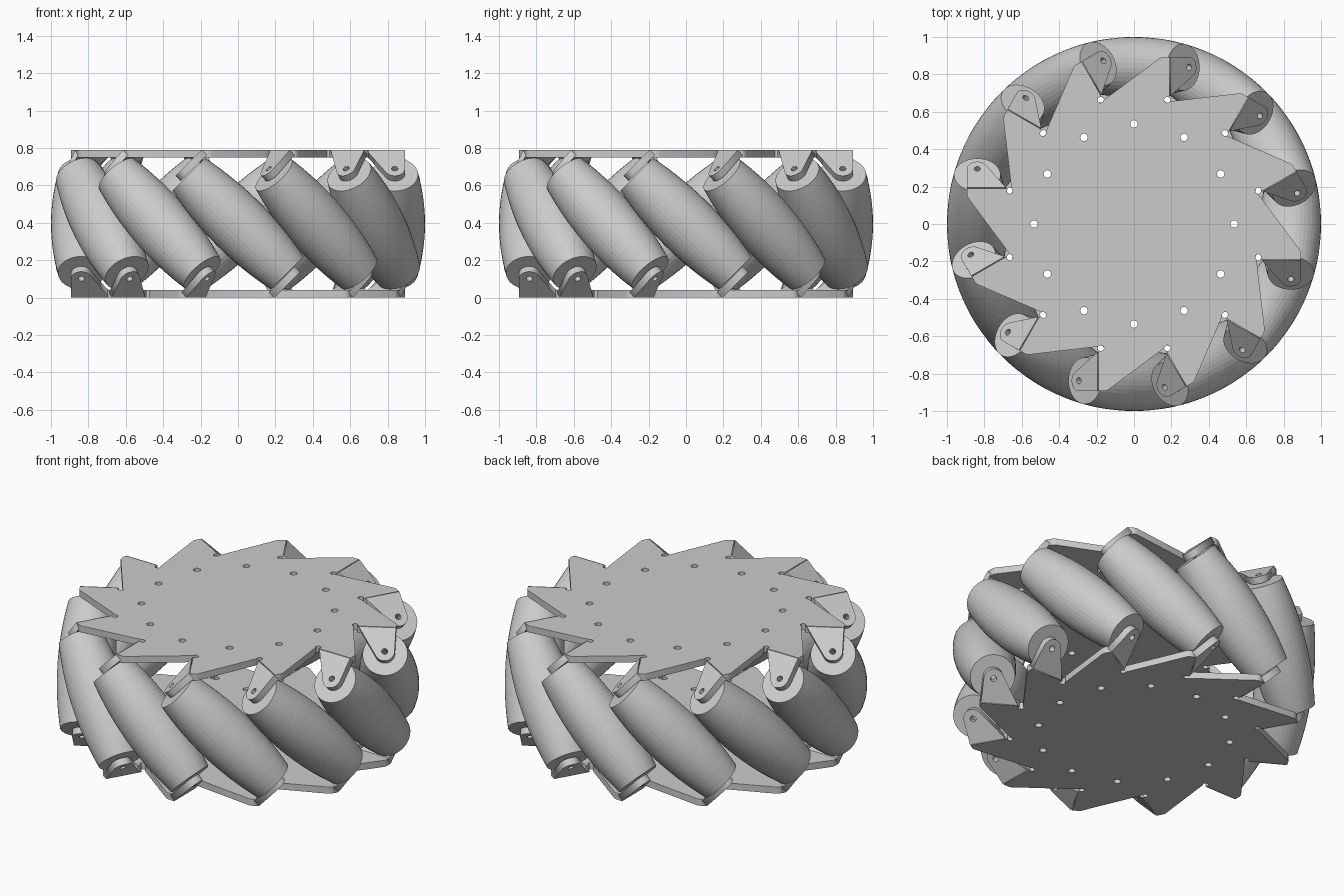
import bpy, bmesh
from math import sin, cos, tan, pi, radians, sqrt
from mathutils import Matrix, Vector

if "Cube" in bpy.data.objects:
    bpy.data.objects.remove(bpy.data.objects["Cube"])

N = 12            # rollers around the wheel
R0 = 0.838        # radius of the roller axes
ZC = 0.395        # mid height
THICK = 0.04      # sheet thickness
S_TAB = 0.397     # distance of tab mid-plane along the roller axis
Q = sqrt(0.5)

root = bpy.context.scene.collection


def add_mesh(name, mesh, matrix):
    obj = bpy.data.objects.new(name, mesh)
    obj.matrix_world = matrix
    root.objects.link(obj)
    return obj


def circle(cx, cy, r, n=16, a0=0.0, a1=360.0, closed=True):
    div = n if closed else n - 1
    return [(cx + r * cos(radians(a0 + (a1 - a0) * i / div)),
             cy + r * sin(radians(a0 + (a1 - a0) * i / div))) for i in range(n)]


def sheet(name, loops):
    """Flat sheet with holes, made from a filled and extruded 2D curve."""
    cu = bpy.data.curves.new(name, 'CURVE')
    cu.dimensions = '2D'
    cu.fill_mode = 'BOTH'
    cu.extrude = THICK / 2
    for loop in loops:
        sp = cu.splines.new('POLY')
        sp.points.add(len(loop) - 1)
        for p, (x, y) in zip(sp.points, loop):
            p.co = (x, y, 0, 1)
        sp.use_cyclic_u = True
    tmp = bpy.data.objects.new(name + "_curve", cu)
    root.objects.link(tmp)
    bpy.context.view_layer.update()
    mesh = bpy.data.meshes.new_from_object(
        tmp.evaluated_get(bpy.context.evaluated_depsgraph_get()))
    bpy.data.objects.remove(tmp)
    return mesh


def lathe(name, profile, n=40):
    """Closed (radius, z) profile spun around z."""
    bm = bmesh.new()
    rings = [[bm.verts.new((r * cos(2 * pi * i / n), r * sin(2 * pi * i / n), z))
              for i in range(n)] for r, z in profile]
    for k, a in enumerate(rings):
        b = rings[(k + 1) % len(rings)]
        for i in range(n):
            j = (i + 1) % n
            bm.faces.new((a[i], a[j], b[j], b[i]))
    bmesh.ops.recalc_face_normals(bm, faces=bm.faces)
    mesh = bpy.data.meshes.new(name)
    bm.to_mesh(mesh)
    bm.free()
    return mesh


# plate outline: one spike and one relief notch per sector
sector = [(-0.15, 0.672), (0.14, 0.888), (0.155, 0.892), (0.19, 0.892), (0.19, 0.675)]
sector += circle(0.177, 0.664, 0.016, 10, 45, 325, closed=False)
outline = []
for k in range(N):
    rot = Matrix.Rotation(-2 * pi * k / N, 2)
    outline += [tuple(rot @ Vector(p)) for p in sector]
bolts = [circle(0.535 * cos(2 * pi * k / N), 0.535 * sin(2 * pi * k / N), 0.02)
         for k in range(N)]
plate = sheet("side_plate", [outline] + bolts)

# bent tab: rounded tip around the axle hole
tab_outline = [(-0.141, 0.892), (-0.141, 0.685)]
tab_outline += circle(0, R0, 0.055, 12, -60, 90, closed=False)
tab = sheet("roller_tab", [tab_outline, circle(0, R0, 0.017)])

# barrel roller: profile that keeps the wheel's outer envelope round
barrel = []
for i in range(17):
    f = radians(16.3) * (i - 8) / 8
    d = 1 - R0 / cos(f)
    barrel.append((d * sqrt(1 - sin(f) ** 2 / 2),
                   sqrt(2) * R0 * tan(f) + d * sin(f) * Q))
end = barrel[-1][1]
roller = lathe("roller", barrel + [(0.017, end), (0.017, -end)])

# frames: roller axis leans 45 degrees, tab plane is square to it
axis_frame = Matrix(((Q, 0, Q, 0), (0, 1, 0, 0), (-Q, 0, Q, 0), (0, 0, 0, 1)))
lift = Matrix.Translation((0, 0, ZC))
sides = {"top": Matrix.Identity(4), "bottom": Matrix.Rotation(pi, 4, 'Y')}

for side, flip in sides.items():
    add_mesh(side + "_plate", plate,
             lift @ flip @ Matrix.Translation((0, 0, ZC - THICK / 2)))

for k in range(N):
    turn = lift @ Matrix.Rotation(2 * pi * k / N, 4, 'Z')
    add_mesh(f"roller_{k + 1}", roller,
             turn @ Matrix.Translation((0, R0, 0)) @ axis_frame)
    for side, flip in sides.items():
        add_mesh(f"{side}_tab_{k + 1}", tab,
                 turn @ flip @ axis_frame @ Matrix.Translation((0, 0, S_TAB)))
